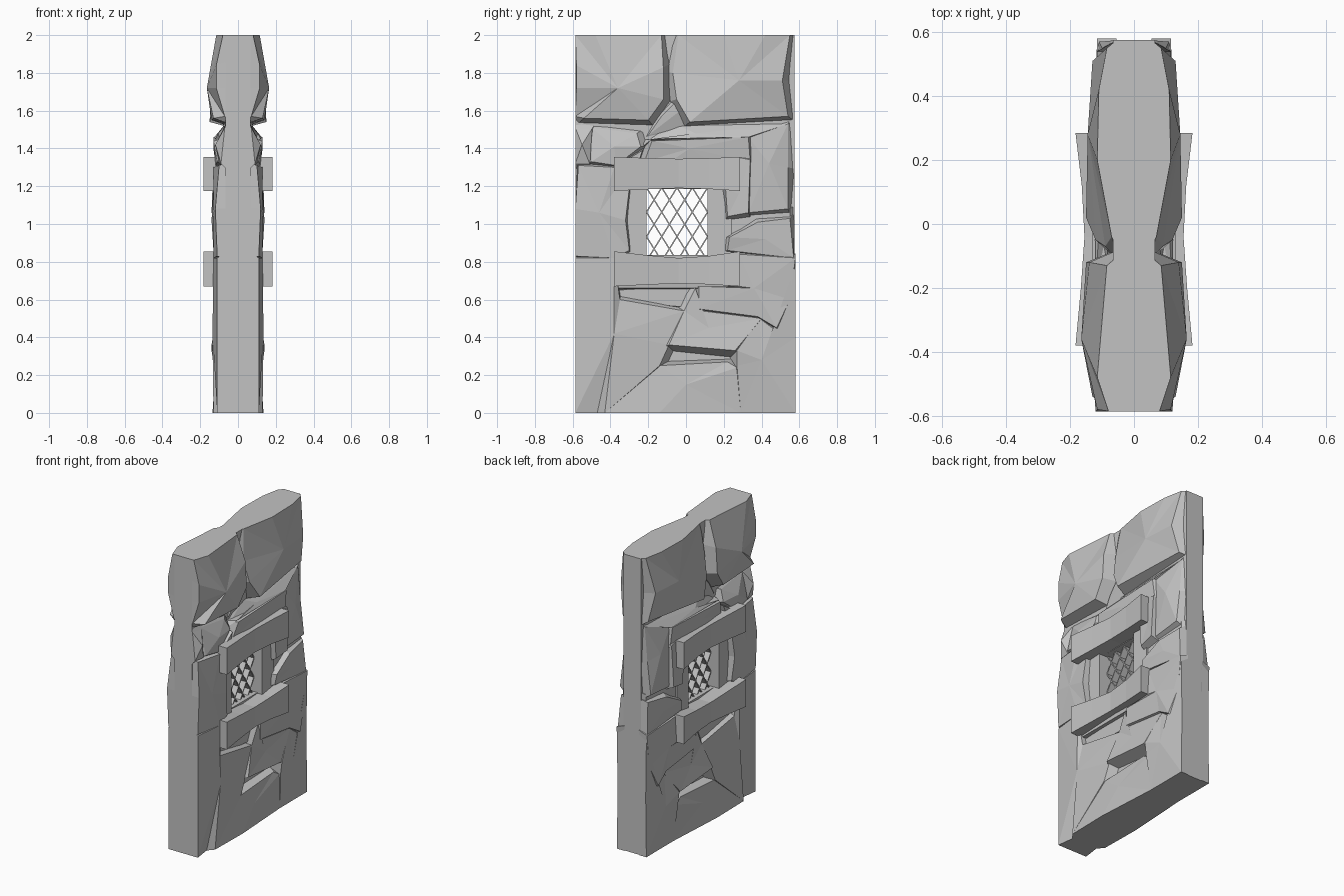
import bpy, bmesh
from mathutils import Vector

cube = bpy.data.objects.get("Cube")
if cube:
    bpy.data.objects.remove(cube)

stone_grey = bpy.data.materials.new("stone_grey")
stone_grey.use_nodes = True
GREY = (0.54, 0.54, 0.54, 1)
stone_grey.diffuse_color = GREY
stone_grey.node_tree.nodes["Principled BSDF"].inputs["Base Color"].default_value = GREY

# Wall ends, core half thickness and window opening
FRONT, BACK, TOP, CORE = -0.586, 0.575, 2.0, 0.065
Y0, Y1, Z0, Z1 = -0.21, 0.115, 0.835, 1.185


def finish(name, bm, mirror=False):
    """Turn a bmesh into a flat shaded object, mirrored across x if asked."""
    bmesh.ops.recalc_face_normals(bm, faces=bm.faces)
    mesh = bpy.data.meshes.new(name)
    bm.to_mesh(mesh)
    bm.free()
    mesh.materials.append(stone_grey)
    obj = bpy.data.objects.new(name, mesh)
    bpy.context.collection.objects.link(obj)
    if mirror:
        obj.modifiers.new("other_side", "MIRROR").use_axis[0] = True


def bridge(bm, a, b):
    for i in range(len(a)):
        j = (i + 1) % len(a)
        bm.faces.new((a[i], a[j], b[j], b[i]))


def add_prism(bm, outline, xa, xb):
    """Extrude a (y, z) outline from xa to xb."""
    rings = [[bm.verts.new((x, y, z)) for y, z in outline] for x in (xa, xb)]
    for ring in rings:
        bm.faces.new(ring)
    bridge(bm, *rings)


def rect(ya, yb, za, zb):
    return [(ya, za), (yb, za), (yb, zb), (ya, zb)]


def stone(name, peak, rim, flare=0.04):
    """Faceted stone in hundredths: rim and peak points as (y, z, depth)."""
    bm = bmesh.new()
    middle = Vector(peak[:2]) / 100
    front, back = [], []
    for y, z, x in rim:
        p = Vector((max(FRONT, y / 100), z / 100))
        front.append(bm.verts.new((x / 100, *p)))
        out = p + (p - middle).normalized() * flare
        out.x = max(FRONT, min(max(BACK, p.x), out.x))
        out.y = max(0, min(TOP, out.y))
        back.append(bm.verts.new((CORE - 0.01, *out)))
    tip = bm.verts.new((peak[2] / 100, *middle))
    for i in range(len(front)):
        bm.faces.new((front[i - 1], front[i], tip))
    bridge(bm, front, back)
    finish(name, bm, mirror=True)


# Core slab around the window opening
core = bmesh.new()
for part in (rect(FRONT, Y0, 0, TOP), rect(Y1, BACK, 0, TOP),
             rect(Y0, Y1, 0, Z0), rect(Y0, Y1, Z1, TOP)):
    add_prism(core, part, -CORE, CORE)
finish("wall_core", core)

# Upper stones
stone("top_front_stone", (-36, 172, 16.5),
      [(-59, 200, 8), (-48, 200, 11.5), (-13, 200, 8.5), (-12, 183, 14), (-12, 166, 15),
       (-20, 155, 14), (-54, 156, 13), (-59, 157, 7), (-58, 172, 11.5), (-58, 184, 11.5)])
stone("top_back_stone", (28, 176, 14.5),
      [(-4, 200, 7), (20, 200, 11.5), (42, 200, 11), (55, 200, 8.5), (51, 176, 13),
       (54, 157, 9.5), (2, 154, 15), (-5, 166, 12), (-7, 180, 9)])
stone("wedge_stone", (-3, 160, 9),
      [(-13, 157, 8), (-3, 167, 9), (6, 156, 7), (2, 152, 6.6), (-20, 147, 7)])
stone("arch_strip", (5, 148, 10.5),
      [(-23, 141, 8), (-4, 152, 6.6), (54, 153, 6.8), (33, 146, 12.5), (-18, 145, 12)])
stone("lintel_backing", (2, 140, 13),
      [(-22, 133, 11), (-18, 144, 13), (33, 146, 13), (34, 133, 12), (28, 124, 11),
       (-22, 124, 11)])
stone("upper_back_stone", (44, 132, 12),
      [(33, 106, 11), (54, 108, 11.5), (54, 130, 9), (54, 153, 7), (33, 146, 11)])
stone("upper_front_chip", (-55, 142, 12),
      [(-59, 132, 9), (-51, 132, 10), (-50, 150, 8), (-59, 151, 7)])
stone("upper_front_stone", (-38, 141, 12.5),
      [(-50, 133, 11), (-37, 131, 12), (-24, 141, 11), (-26, 148, 8), (-50, 151, 7)])

# Middle stones beside the window
stone("front_middle_stone", (-46, 106, 13),
      [(-59, 83, 11), (-38, 82, 13), (-30, 86, 13), (-32, 102, 14), (-30, 119, 13),
       (-23, 139, 12), (-38, 130, 13), (-57, 131, 10), (-59, 108, 12)], 0.02)
stone("back_jamb_stone", (28, 116, 13),
      [(22, 104, 13), (33, 106, 14), (34, 134, 13), (24, 136, 12), (21, 118, 13)])
stone("back_ledge_stone", (42, 92, 12),
      [(22, 86, 12), (57, 82, 11), (55, 103, 10), (38, 101, 12), (23, 93, 13)])
stone("back_groove_stone", (40, 101, 9),
      [(23, 93, 9), (55, 101, 8.5), (55, 108, 8.5), (23, 106, 9)])

# Lower stones
stone("sill_backing", (-5, 74, 12),
      [(-38, 66, 11), (28, 66, 11), (28, 78, 12), (-38, 78, 12)])
stone("front_lower_stone", (-38, 42, 13.5),
      [(-59, 0, 11), (-47, 0, 9.5), (-43, 0, 13), (-14, 25, 12), (-9, 36, 12),
       (-1, 54, 11), (-35, 60, 11.5), (-38, 82, 13), (-59, 82, 11), (-59, 45, 11)])
stone("under_sill_groove", (-18, 62, 9),
      [(-37, 65, 9), (-35, 59, 9), (0, 56, 9), (6, 67, 9)])
stone("centre_lower_stone", (12, 45, 12),
      [(-9, 36, 14), (26, 33, 14), (40, 50, 11), (8, 54, 11), (5, 66, 11.5), (-1, 54, 11)],
      0.07)
stone("back_lower_stone", (36, 66, 12.5),
      [(7, 55, 12), (38, 51, 12), (48, 45, 13), (55, 60, 11), (58, 82, 11.5), (28, 84, 12),
       (28, 67, 13), (7, 67, 12)])
stone("back_base_stone", (40, 28, 13),
      [(29, 0, 11), (58, 0, 11), (58, 40, 10.5), (58, 78, 11), (52, 50, 8.5), (47, 44, 11.5),
       (39, 50, 11), (27, 33, 14), (27, 25, 13)])
stone("centre_base_stone", (0, 15, 12.5),
      [(-43, 0, 13), (-14, 0, 13.5), (29, 0, 11), (27, 24, 12), (22, 27, 11), (-14, 25, 11.5)])

# Recessed window jambs
jambs = bmesh.new()
add_prism(jambs, rect(-0.33, Y0, Z0 - 0.06, Z1 + 0.06), 0.01, 0.1)
add_prism(jambs, rect(Y1, 0.24, Z0 - 0.06, Z1 + 0.06), 0.01, 0.1)
finish("window_jambs", jambs, mirror=True)


def beam(name, low, high, sag):
    """Rough beam, deepest at both ends and slightly waisted in the middle."""
    bm = bmesh.new()
    rings = []
    for y, waist in ((-0.38, 0), (-0.2, 0.6), (-0.04, 1), (0.12, 0.7), (0.285, 0)):
        x = 0.183 - 0.028 * waist
        a, b = low + 0.015 * waist, high - sag * waist
        rings.append([bm.verts.new((px, y, pz))
                      for px, pz in ((0.05, a), (x, a), (x, b), (0.05, b))])
    for first, second in zip(rings, rings[1:]):
        bridge(bm, first, second)
    bm.faces.new(rings[0])
    bm.faces.new(rings[-1])
    finish(name, bm, mirror=True)


beam("window_sill", 0.67, 0.855, 0.035)
beam("window_lintel", 1.175, 1.355, 0.01)

# Diamond lattice in the opening
lattice = bmesh.new()
slope, step, half = 1.6, 0.081, 0.004
run = (Z1 - Z0) / slope
for i in range(-3, 5):
    start = Y0 + i * step + 0.02
    ya, yb = max(Y0, start), min(Y1, start + run)
    if yb - ya < 0.01:
        continue
    za, zb = (Z0 + (y - start) * slope for y in (ya, yb))
    strip = [(ya - half, za), (ya + half, za), (yb + half, zb), (yb - half, zb)]
    add_prism(lattice, strip, -0.04, 0.04)
    add_prism(lattice, [(Y0 + Y1 - y, z) for y, z in strip], -0.04, 0.04)
finish("window_lattice", lattice)
